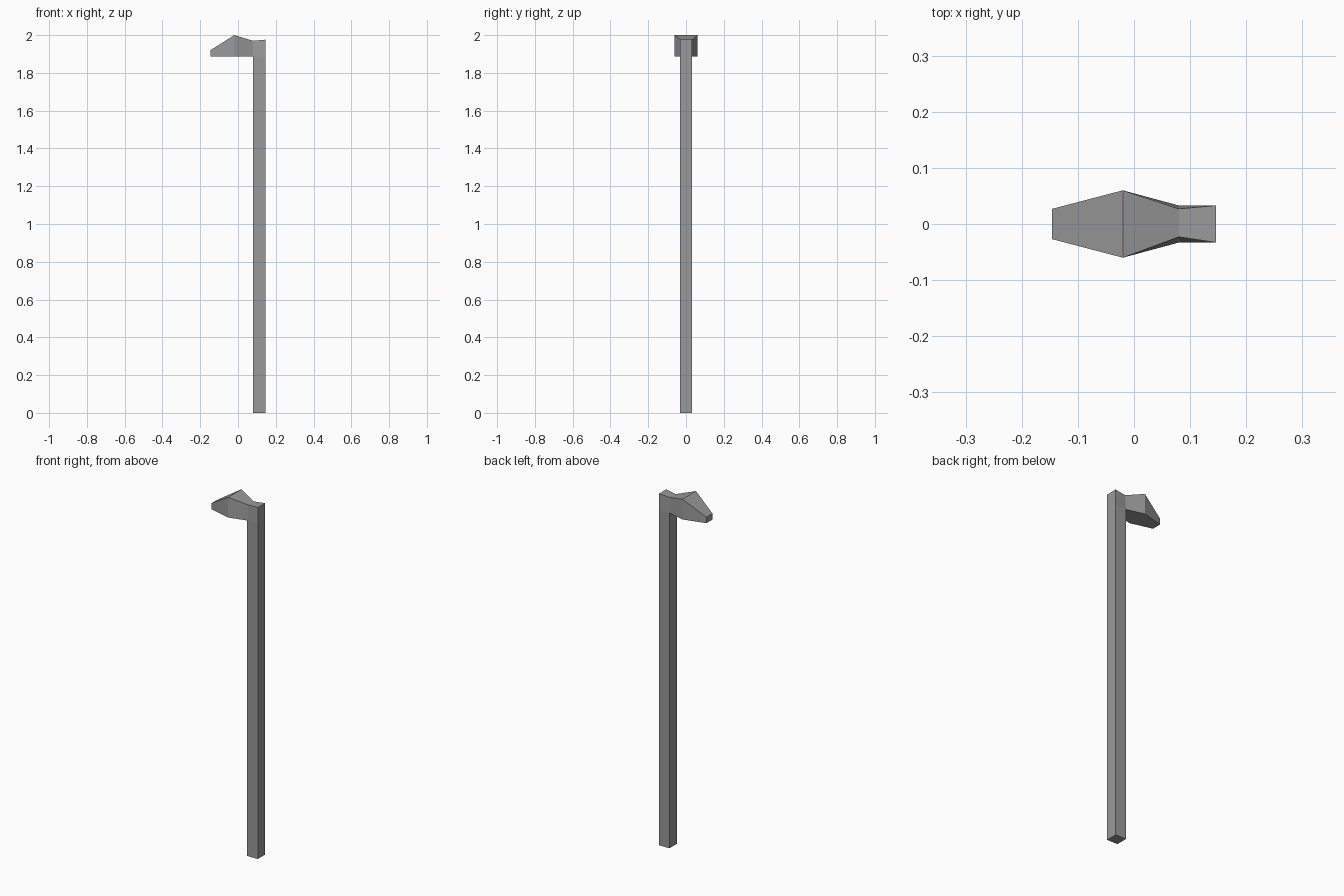
import bpy, bmesh

if "Cube" in bpy.data.objects:
    bpy.data.objects.remove(bpy.data.objects["Cube"])

HEAD_Z = 1.886   # underside of the head

# Cross-sections along x: (x, top z, bottom half width, top y min, top y max)
sections = [
    (-0.146, 1.920, 0.027, -0.027, 0.027),   # blunt tip
    (-0.020, 2.000, 0.060, -0.060, 0.060),   # wide peak
    (0.080, 1.970, 0.033, -0.023, 0.027),    # pinched neck
    (0.146, 1.976, 0.033, -0.033, 0.033),    # back of the post
]

bm = bmesh.new()
rings = []
for x, top, half, y0, y1 in sections:
    points = [(x, -half, HEAD_Z), (x, half, HEAD_Z), (x, y1, top), (x, y0, top)]
    rings.append([bm.verts.new(p) for p in points])

# Lofted lamp head with closed ends
for a, b in zip(rings, rings[1:]):
    for i in range(4):
        j = (i + 1) % 4
        face = bm.faces.new((a[i], a[j], b[j], b[i]))
        if i == 0:
            underside = face      # ends as the underside of the post section
bm.faces.new(rings[0])
bm.faces.new(rings[-1])

# Post pulled down to the ground from the last underside face
result = bmesh.ops.extrude_face_region(bm, geom=[underside])
bmesh.ops.delete(bm, geom=[underside], context='FACES_ONLY')
for v in result["geom"]:
    if isinstance(v, bmesh.types.BMVert):
        v.co.z = 0
bmesh.ops.recalc_face_normals(bm, faces=bm.faces[:])

mesh = bpy.data.meshes.new("lamp_post")
bm.to_mesh(mesh)
bm.free()

# Dark grey metal
metal = bpy.data.materials.new("dark_grey_metal")
metal.diffuse_color = (0.32, 0.32, 0.32, 1)
metal.use_nodes = True
metal.node_tree.nodes["Principled BSDF"].inputs["Base Color"].default_value = metal.diffuse_color
mesh.materials.append(metal)
bpy.context.collection.objects.link(bpy.data.objects.new("lamp_post", mesh))
